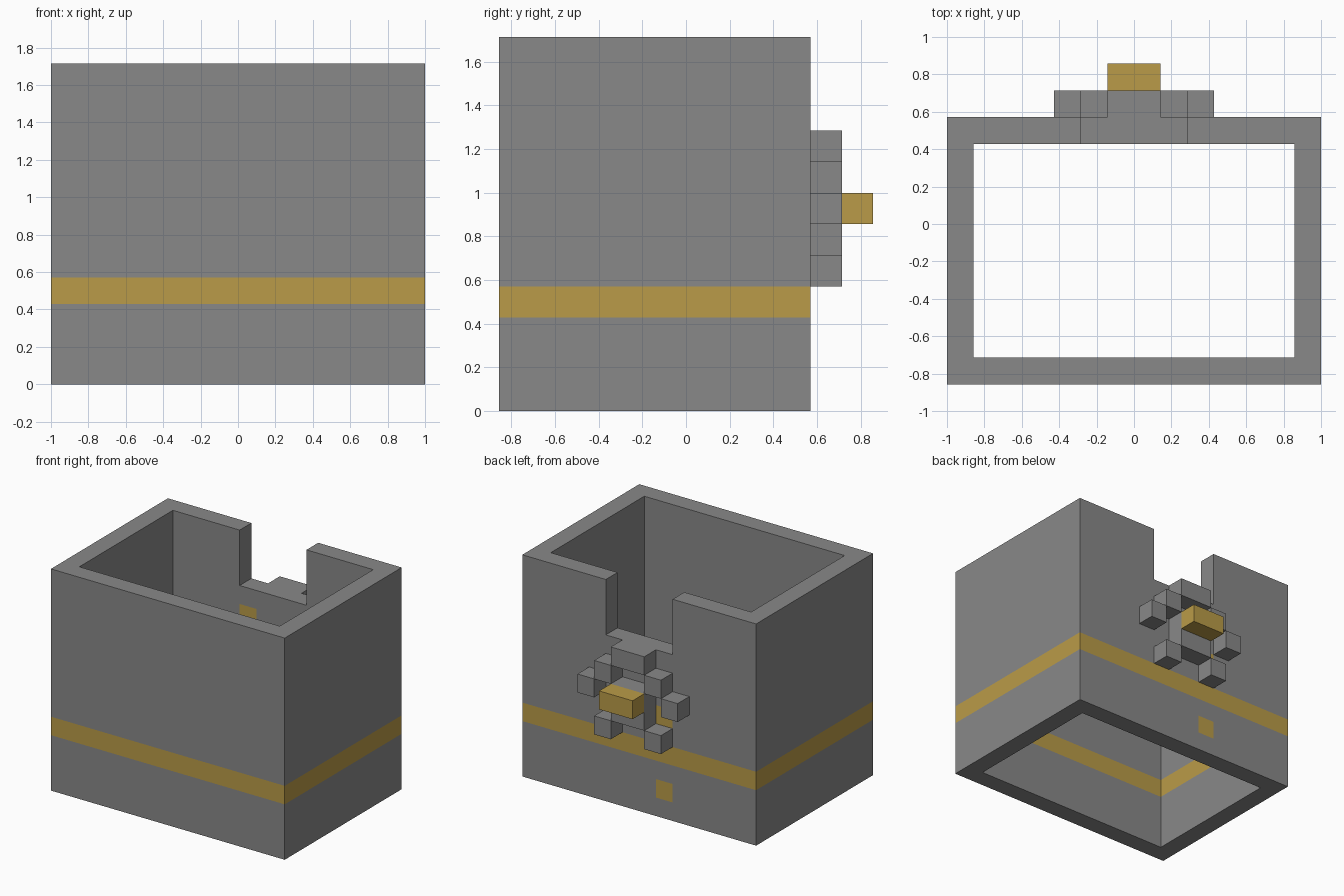
import bpy, bmesh
from mathutils import Vector
from itertools import product

if "Cube" in bpy.data.objects:
    bpy.data.objects.remove(bpy.data.objects["Cube"], do_unlink=True)

U = 1 / 7                       # edge length of one block
W, D, H = 14, 10, 12            # wall size in blocks
ORIGIN = Vector((-1, -6 * U, 0))


def material(name, rgb):
    m = bpy.data.materials.new(name)
    m.use_nodes = True
    m.diffuse_color = (*rgb, 1)
    m.node_tree.nodes["Principled BSDF"].inputs["Base Color"].default_value = (*rgb, 1)
    return m


GREY = material("stone grey", (0.25, 0.25, 0.25))
GOLD = material("old gold", (0.49, 0.33, 0.065))


def mirrored(cells):
    """Add the left-right mirror image of each block."""
    return set(cells) | {(W - 1 - x, y, z) for x, y, z in cells}


# Four-sided wall ring with a notch in the top of the back
ring = {(x, y, z) for x, y, z in product(range(W), range(D), range(H))
        if x in (0, W - 1) or y in (0, D - 1)}
notch = set(product(range(5, 9), [D - 1], range(9, H)))
walls = ring - notch

# Gold band and gold studs set flush in the back wall
band = {c for c in walls if c[2] == 3}
studs = mirrored((5, D - 1, z) for z in (1, 5, 7))

# Raised ornament on the back: crown, side blocks, feet, centre and peg
parts = {
    "walls": (walls - band - studs, GREY),
    "gold_band": (band, GOLD),
    "gold_studs": (studs, GOLD),
    "ornament_crown": (mirrored([(6, D, 8)]), GREY),
    "ornament_shoulders": (mirrored([(5, D, 7)]), GREY),
    "ornament_sides": (mirrored([(4, D, 6)]), GREY),
    "ornament_centre": (mirrored([(6, D, 6), (6, D, 5)]), GREY),
    "ornament_feet": (mirrored([(5, D, 4)]), GREY),
    "ornament_peg": (mirrored([(6, D + 1, 6)]), GOLD),
}
solid = set().union(*(cells for cells, _ in parts.values()))


def build(name, cells, mat):
    """Skin the exposed sides of the blocks and merge flat areas."""
    bm = bmesh.new()
    for cell in sorted(cells):
        for axis, side in product(range(3), (0, 1)):
            step = [0, 0, 0]
            step[axis] = 2 * side - 1
            if tuple(c + s for c, s in zip(cell, step)) in solid:
                continue
            u, v = (axis + 1) % 3, (axis + 2) % 3
            corners = []
            for a, b in ((0, 0), (1, 0), (1, 1), (0, 1)):
                p = Vector(cell)
                p[axis] += side
                p[u] += a
                p[v] += b
                corners.append(bm.verts.new(ORIGIN + p * U))
            bm.faces.new(corners if side else corners[::-1])
    bmesh.ops.remove_doubles(bm, verts=bm.verts[:], dist=U / 100)
    bmesh.ops.dissolve_limit(bm, angle_limit=0.01, verts=bm.verts[:], edges=bm.edges[:])
    mesh = bpy.data.meshes.new(name)
    bm.to_mesh(mesh)
    bm.free()
    mesh.materials.append(mat)
    obj = bpy.data.objects.new(name, mesh)
    bpy.context.collection.objects.link(obj)


for name, (cells, mat) in parts.items():
    build(name, cells, mat)
